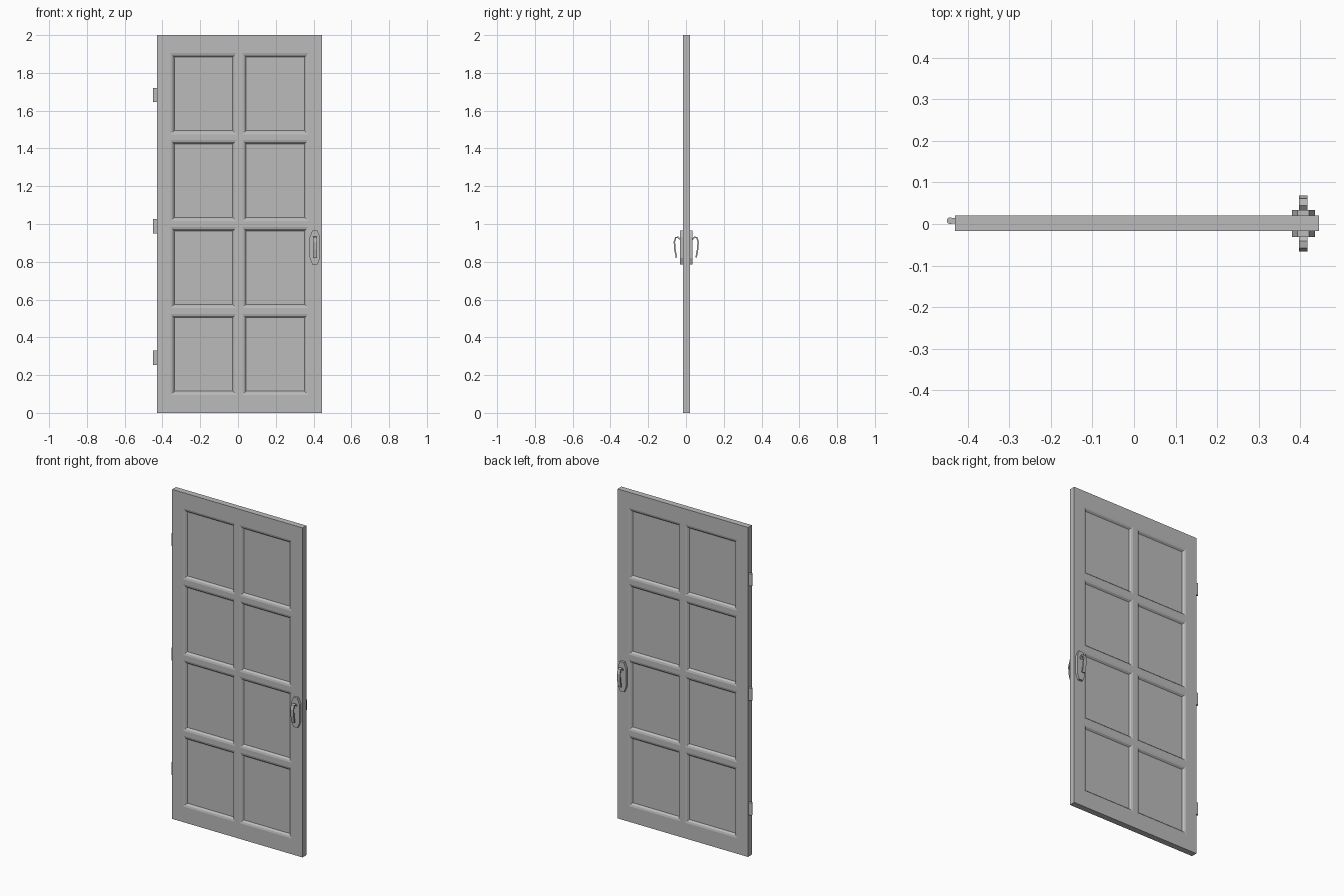
import bpy, bmesh, math
from mathutils import Vector

cube = bpy.data.objects.get("Cube")
if cube:
    bpy.data.objects.remove(cube, do_unlink=True)

grey = bpy.data.materials.new("plain_grey")
grey.use_nodes = True
COLOUR = (0.5, 0.5, 0.5, 1)
grey.diffuse_color = COLOUR
grey.node_tree.nodes["Principled BSDF"].inputs["Base Color"].default_value = COLOUR

MID_Y = 0.0015          # middle of the door thickness
LEFT, RIGHT = -0.43, 0.445
HALF = 0.0185


def finish(name, bm):
    bmesh.ops.recalc_face_normals(bm, faces=bm.faces)
    mesh = bpy.data.meshes.new(name)
    bm.to_mesh(mesh)
    bm.free()
    mesh.materials.append(grey)
    obj = bpy.data.objects.new(name, mesh)
    bpy.context.collection.objects.link(obj)
    return obj


def prism(name, outline, offset):
    """Extrude a flat outline of points along an offset."""
    bm = bmesh.new()
    face = bm.faces.new([bm.verts.new(p) for p in outline])
    ext = bmesh.ops.extrude_face_region(bm, geom=[face], use_keep_orig=True)
    moved = [g for g in ext["geom"] if isinstance(g, bmesh.types.BMVert)]
    bmesh.ops.translate(bm, verts=moved, vec=offset)
    return finish(name, bm)


# Door leaf: a block cut into frame, bars and panels
bm = bmesh.new()
bmesh.ops.create_cube(bm, size=1)
for v in bm.verts:
    v.co.x = RIGHT if v.co.x > 0 else LEFT
    v.co.y = MID_Y + math.copysign(HALF, v.co.y)
    v.co.z = 2 if v.co.z > 0 else 0

BAR = 0.0155            # half the flat width of a glazing bar
MIDDLE = (LEFT + RIGHT) / 2
columns = [(-0.357, MIDDLE - BAR), (MIDDLE + BAR, 0.372)]
BOTTOM, PITCH = 0.08, 0.4598
BOTTOM, TOP = 0.095, 1.904
pitch = (TOP - BOTTOM + 2 * BAR) / 4
rows = [(BOTTOM + i * pitch, BOTTOM + (i + 1) * pitch - 2 * BAR) for i in range(4)]


def slice_at(co, normal):
    bmesh.ops.bisect_plane(bm, geom=bm.verts[:] + bm.edges[:] + bm.faces[:],
                           plane_co=co, plane_no=normal)


for x in sum(columns, ()):
    slice_at((x, 0, 0), (1, 0, 0))
for z in sum(rows, ()):
    slice_at((0, 0, z), (0, 0, 1))


def in_panel(face):
    c = face.calc_center_median()
    return (abs(face.normal.y) > 0.9
            and any(a < c.x < b for a, b in columns)
            and any(a < c.z < b for a, b in rows))


bm.normal_update()
panels = [f for f in bm.faces if in_panel(f)]
# Shallow outer moulding, then the steep drop to the panel
for width, depth in ((0.011, 0.003), (0.009, 0.010)):
    bmesh.ops.inset_individual(bm, faces=panels, thickness=width, depth=-depth,
                               use_even_offset=True)
# Merge the flat frame and edges back into clean faces
bmesh.ops.dissolve_limit(bm, angle_limit=0.01, verts=bm.verts, edges=bm.edges)
finish("door_leaf", bm)

# Hinges: a barrel with a short leaf behind it
for name, z in (("lower", 0.292), ("middle", 0.988), ("upper", 1.683)):
    bm = bmesh.new()
    bmesh.ops.create_cone(bm, cap_ends=True, segments=16, radius1=0.008,
                          radius2=0.008, depth=0.075)
    bmesh.ops.translate(bm, verts=bm.verts, vec=(-0.442, 0.008, z))
    barrel = finish(name + "_hinge_barrel", bm)
    for p in barrel.data.polygons:
        p.use_smooth = abs(p.normal.z) < 0.5
    prism(name + "_hinge_leaf",
          [(x, y, z - 0.0375) for x, y in
           ((-0.442, 0.001), (-0.428, 0.001), (-0.428, 0.015), (-0.442, 0.015))],
          (0, 0, 0.075))

# Lock plates and bent lever handles on both faces
LOCK_X, LOCK_Z = 0.407, 0.875
quarter = [(0.0275, 0.055), (0.0135, 0.09)]
octagon = (quarter + [(-x, z) for x, z in reversed(quarter)]
           + [(-x, -z) for x, z in quarter]
           + [(x, -z) for x, z in reversed(quarter)])
# Centre line of the lever as distance from the door middle, and height
lever = [(0.030, 0.918), (0.044, 0.930), (0.056, 0.928),
         (0.063, 0.905), (0.060, 0.865), (0.052, 0.822)]
THICK = 0.004


def ribbon(path, half):
    """Outline of a band around a path in the side plane."""
    left, right = [], []
    for i, p in enumerate(path):
        a, b = path[max(i - 1, 0)], path[min(i + 1, len(path) - 1)]
        d = (Vector(b) - Vector(a)).normalized()
        n = Vector((-d.y, d.x)) * half
        left.append(Vector(p) + n)
        right.append(Vector(p) - n)
    return left + right[::-1]


for side, s in (("front", -1), ("back", 1)):
    prism(side + "_lock_plate",
          [(LOCK_X + x, MID_Y + s * 0.015, LOCK_Z + z) for x, z in octagon],
          (0, s * 0.0175, 0))
    prism(side + "_handle",
          [(LOCK_X - 0.01, MID_Y + s * p.x, p.y) for p in ribbon(lever, THICK)],
          (0.02, 0, 0))
